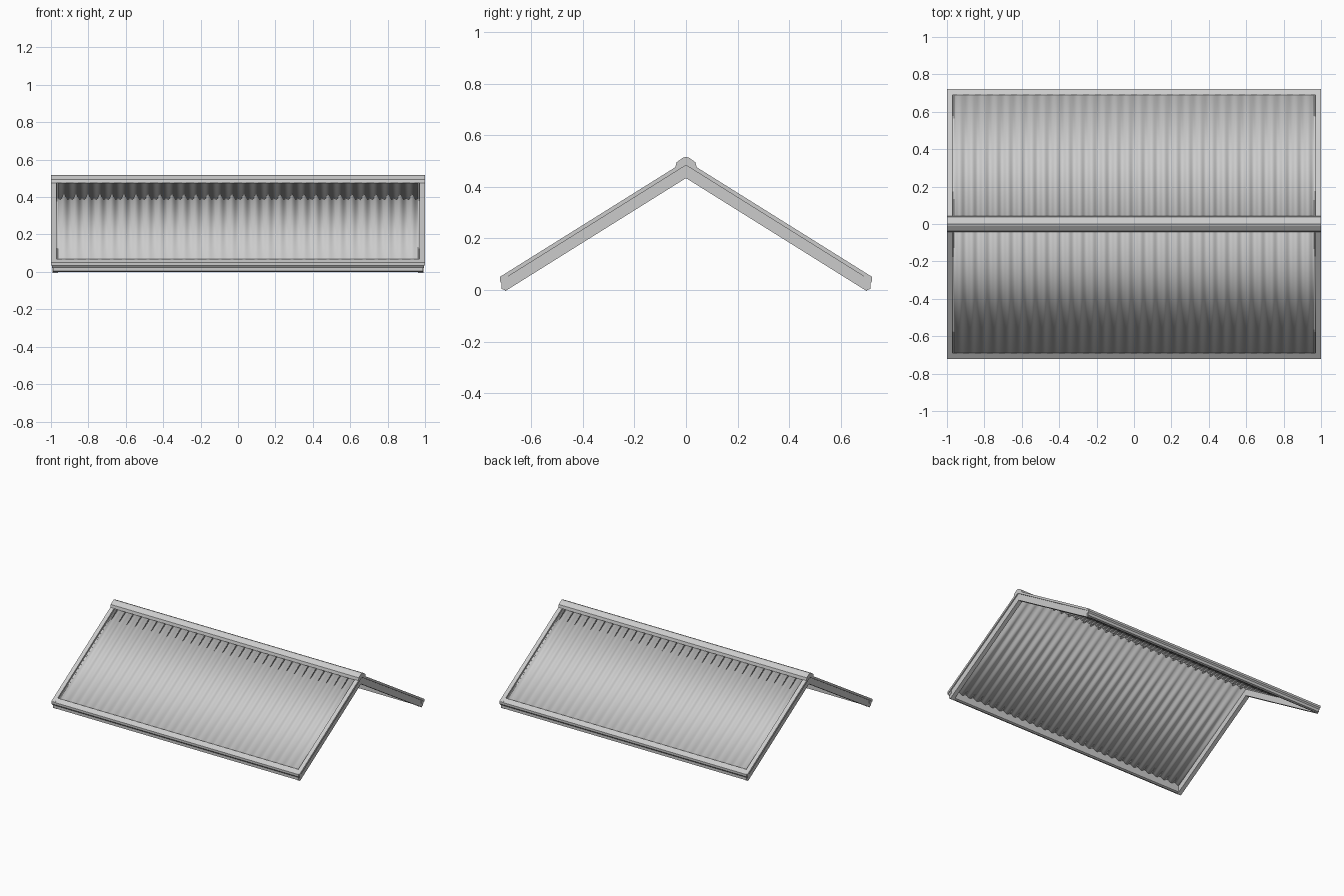
import bpy
import math

cube = bpy.data.objects.get("Cube")
if cube:
    bpy.data.objects.remove(cube, do_unlink=True)

SLOPE = 0.625
EAVE = 0.72

grey = bpy.data.materials.new("light grey metal")
grey.use_nodes = True
colour = (0.6, 0.6, 0.6, 1)
grey.diffuse_color = colour
grey.node_tree.nodes["Principled BSDF"].inputs["Base Color"].default_value = colour


def make(name, verts, faces):
    mesh = bpy.data.meshes.new(name)
    mesh.from_pydata(verts, [], faces)
    mesh.materials.append(grey)
    obj = bpy.data.objects.new(name, mesh)
    bpy.context.collection.objects.link(obj)
    return obj


def extrude(name, profile, x0, x1):
    """Extrude a closed (y, z) outline, given anticlockwise, along x."""
    n = len(profile)
    verts = [(x, y, z) for x in (x0, x1) for y, z in profile]
    faces = [tuple(reversed(range(n))), tuple(range(n, 2 * n))]
    faces += [(i, (i + 1) % n, (i + 1) % n + n, i + n) for i in range(n)]
    return make(name, verts, faces)


def flip(profile):
    return [(-y, z) for y, z in reversed(profile)]


def chevron(low, high, reach):
    """Gable outline between two roof heights measured at the ridge."""
    drop = SLOPE * reach
    return [(-reach, low - drop), (0, low), (reach, low - drop),
            (reach, high - drop), (0, high), (-reach, high - drop)]


def corrugated_sheet(name, side):
    waves, steps = 31, 10
    n = waves * steps
    verts, faces = [], []
    for y in (0.0, EAVE):
        for i in range(n + 1):
            lift = 0.007 * math.cos(2 * math.pi * i / steps)
            verts.append((-0.995 + 1.99 * i / n, side * y, 0.492 - SLOPE * y + lift))
    for i in range(n):
        face = (i, i + n + 1, i + n + 2, i + 1)
        faces.append(face if side < 0 else face[::-1])
    obj = make(name, verts, faces)
    obj.data.polygons.foreach_set("use_smooth", [True] * n)
    solid = obj.modifiers.new("sheet thickness", "SOLIDIFY")
    solid.thickness = 0.003
    solid.offset = -1


# Eave board and the drip trim above it
board = [(0.690, 0.006), (0.702, 0), (0.715, 0.004), (0.715, 0.032), (0.690, 0.048)]
trim = [(0.690, 0.030), (0.713, 0.022), (0.722, 0.034), (0.722, 0.050), (0.690, 0.070)]

for label, side in (("front", -1), ("back", 1)):
    corrugated_sheet(label + "_corrugated_sheet", side)
    for part, profile, half in (("eave_board", board, 0.99), ("eave_trim", trim, 0.995)):
        extrude(label + "_" + part, profile if side > 0 else flip(profile), -half, half)

# Gable boards with flashing covering the sheet ends
for label, side in (("left", 1), ("right", -1)):
    for part, low, high, reach, inner, outer in (
            ("gable_board", 0.434, 0.486, 0.702, 0.962, 0.992),
            ("gable_flashing", 0.484, 0.502, 0.721, 0.970, 1.0)):
        xs = sorted((side * inner, side * outer))
        extrude(label + "_" + part, chevron(low, high, reach), *xs)

# Folded ridge cap
cap = [(0.042, 0.474), (0.037, 0.495), (0.012, 0.513)]
extrude("ridge_cap", [(0, 0.490)] + cap + [(0, 0.517)] + flip(cap), -1, 1)
